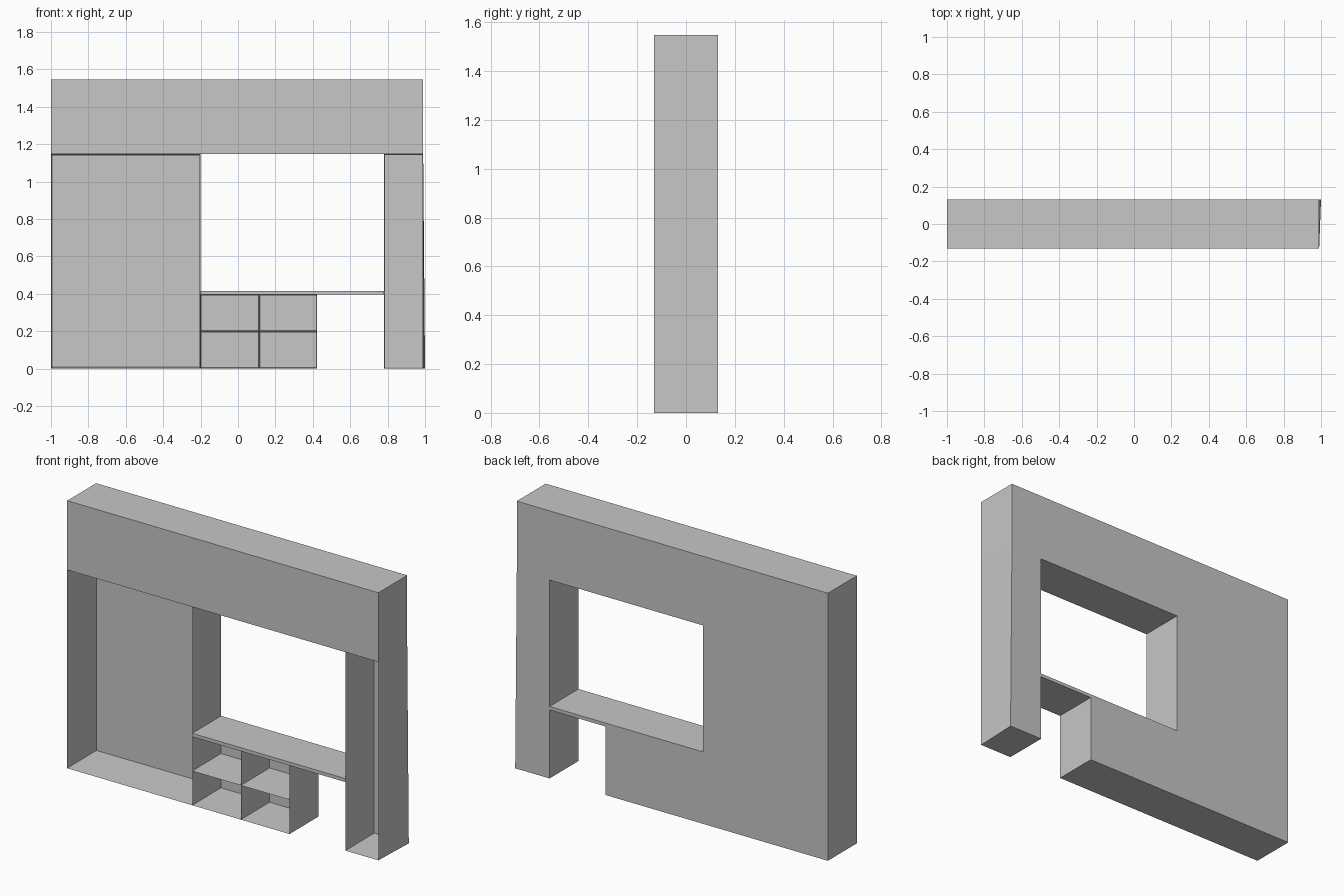
import bpy
import bmesh
from mathutils import Vector

cube = bpy.data.objects.get("Cube")
if cube:
    bpy.data.objects.remove(cube, do_unlink=True)

HALF_DEPTH = 0.132
BACK_THICKNESS = 0.01

# Single plain grey finish
grey = bpy.data.materials.new("plain_grey")
grey.use_nodes = True
colour = (0.57, 0.57, 0.57, 1.0)
grey.diffuse_color = colour
grey.node_tree.nodes["Principled BSDF"].inputs["Base Color"].default_value = colour


def box_mesh(x0, x1, z0, z1):
    """Full-depth block as a bmesh."""
    bm = bmesh.new()
    bmesh.ops.create_cube(bm, size=1)
    for v in bm.verts:
        v.co = Vector((x1 if v.co.x > 0 else x0,
                       HALF_DEPTH if v.co.y > 0 else -HALF_DEPTH,
                       z1 if v.co.z > 0 else z0))
    return bm


def finish(name, bm):
    bmesh.ops.recalc_face_normals(bm, faces=bm.faces)
    mesh = bpy.data.meshes.new(name)
    bm.to_mesh(mesh)
    bm.free()
    mesh.materials.append(grey)
    obj = bpy.data.objects.new(name, mesh)
    bpy.context.collection.objects.link(obj)
    return obj


def block(name, x0, x1, z0, z1):
    return finish(name, box_mesh(x0, x1, z0, z1))


def open_cabinet(name, x0, x1, z0, z1, wall, grid=False):
    """Block hollowed from the front; a grid gives two by two compartments."""
    bm = box_mesh(x0, x1, z0, z1)
    if grid:
        centre = Vector(((x0 + x1) / 2, 0, (z0 + z1) / 2))
        for normal in ((1, 0, 0), (0, 0, 1)):
            bmesh.ops.bisect_plane(bm, geom=bm.verts[:] + bm.edges[:] + bm.faces[:],
                                   plane_co=centre, plane_no=normal)
    bm.normal_update()
    fronts = [f for f in bm.faces if f.normal.y < -0.9]
    bmesh.ops.inset_individual(bm, faces=fronts, thickness=wall)
    for f in fronts:
        for v in f.verts:
            v.co.y = HALF_DEPTH - BACK_THICKNESS
    return finish(name, bm)


# Deep header across the top
block("header", -1, 0.99, 1.147, 1.547)

# Wide wardrobe bay, cubby unit and narrow tower
open_cabinet("wardrobe_bay", -1, -0.2, 0, 1.147, 0.012)
open_cabinet("cubby_unit", -0.2, 0.422, 0, 0.396, 0.0075, grid=True)
tower = open_cabinet("narrow_tower", 0.78, 0.99, 0, 1.147, 0.008)

# Outer tower side leans out slightly at the back of its foot
for v in tower.data.vertices:
    if v.co.x > 0.985 and v.co.y > HALF_DEPTH - 0.001 and v.co.z < 0.001:
        v.co.x = 1.0

# Counter spanning the cubbies and knee space
block("counter", -0.2, 0.78, 0.396, 0.416)
